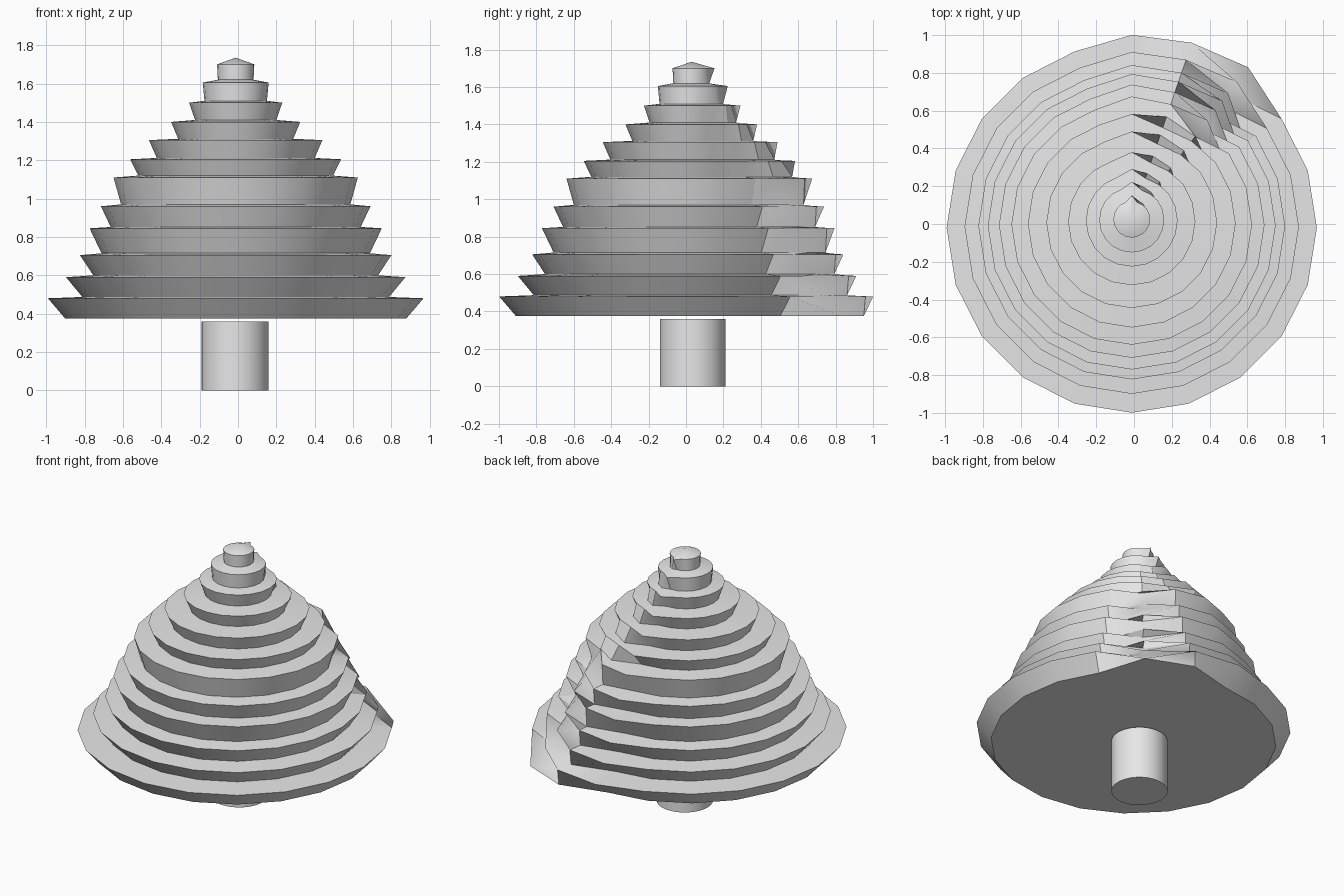
import bpy, bmesh, math

cube = bpy.data.objects.get("Cube")
if cube:
    bpy.data.objects.remove(cube, do_unlink=True)

grey = bpy.data.materials.new("light_grey")
grey.use_nodes = True
colour = (0.8, 0.8, 0.8, 1)
grey.diffuse_color = colour
grey.node_tree.nodes["Principled BSDF"].inputs["Base Color"].default_value = colour

SIDES = 20
# Each tier: bottom radius, top radius, bottom height, top height
TIERS = [
    (.89, .98, .375, .48), (.80, .885, .487, .59), (.743, .812, .60, .705),
    (.70, .762, .715, .845), (.652, .703, .852, .96), (.598, .637, .97, 1.11),
    (.508, .55, 1.12, 1.205), (.412, .452, 1.212, 1.305), (.30, .337, 1.312, 1.40),
    (.212, .243, 1.41, 1.50), (.163, .172, 1.51, 1.605), (.093, .097, 1.62, 1.70),
]


def finish(name, bm):
    bmesh.ops.recalc_face_normals(bm, faces=bm.faces[:])
    mesh = bpy.data.meshes.new(name)
    bm.to_mesh(mesh)
    bm.free()
    obj = bpy.data.objects.new(name, mesh)
    bpy.context.collection.objects.link(obj)
    mesh.materials.append(grey)
    bpy.ops.object.select_all(action='DESELECT')
    obj.select_set(True)
    bpy.context.view_layer.objects.active = obj
    bpy.ops.object.shade_smooth_by_angle(angle=math.radians(30))
    return obj


def ring(bm, radius, z, centre_y, dents):
    """Ring of points; dents maps a point number to a radius."""
    verts = []
    for i in range(SIDES):
        a = math.tau * i / SIDES
        r = dents.get(i, radius)
        verts.append(bm.verts.new((r * math.cos(a) - .012,
                                   r * math.sin(a) + centre_y, z)))
    return verts


# Stacked flaring tiers, with the folded strip running up the back
bm = bmesh.new()
rings = []
for number, (low, high, z0, z1) in enumerate(TIERS):
    cy = .03 - .05 * high
    if number < 6:
        low_dents = {3: high * 1.07, 4: high * 1.04}
        high_dents = {3: high * .90, 4: high * 1.05, 5: high + .04}
    else:
        low_dents = {3: high * 1.04, 4: high * 1.08}
        high_dents = {3: high * .98, 4: high * .97, 5: high + .03}
    rings.append(ring(bm, low, z0, cy, low_dents))
    rings.append(ring(bm, high, z1, cy, high_dents))

for a, b in zip(rings, rings[1:]):
    for i in range(SIDES):
        j = (i + 1) % SIDES
        bm.faces.new((a[i], a[j], b[j], b[i]))
bm.faces.new(rings[0][::-1])

# Low pointed cap
apex = bm.verts.new((-.012, .03, 1.735))
for i in range(SIDES):
    bm.faces.new((rings[-1][i], rings[-1][(i + 1) % SIDES], apex))
finish("foliage_tiers", bm)

# Trunk
bm = bmesh.new()
bmesh.ops.create_cone(bm, cap_ends=True, segments=32, radius1=.175, radius2=.175, depth=.36)
bmesh.ops.translate(bm, verts=bm.verts[:], vec=(-.015, .035, .18))
finish("trunk", bm)
